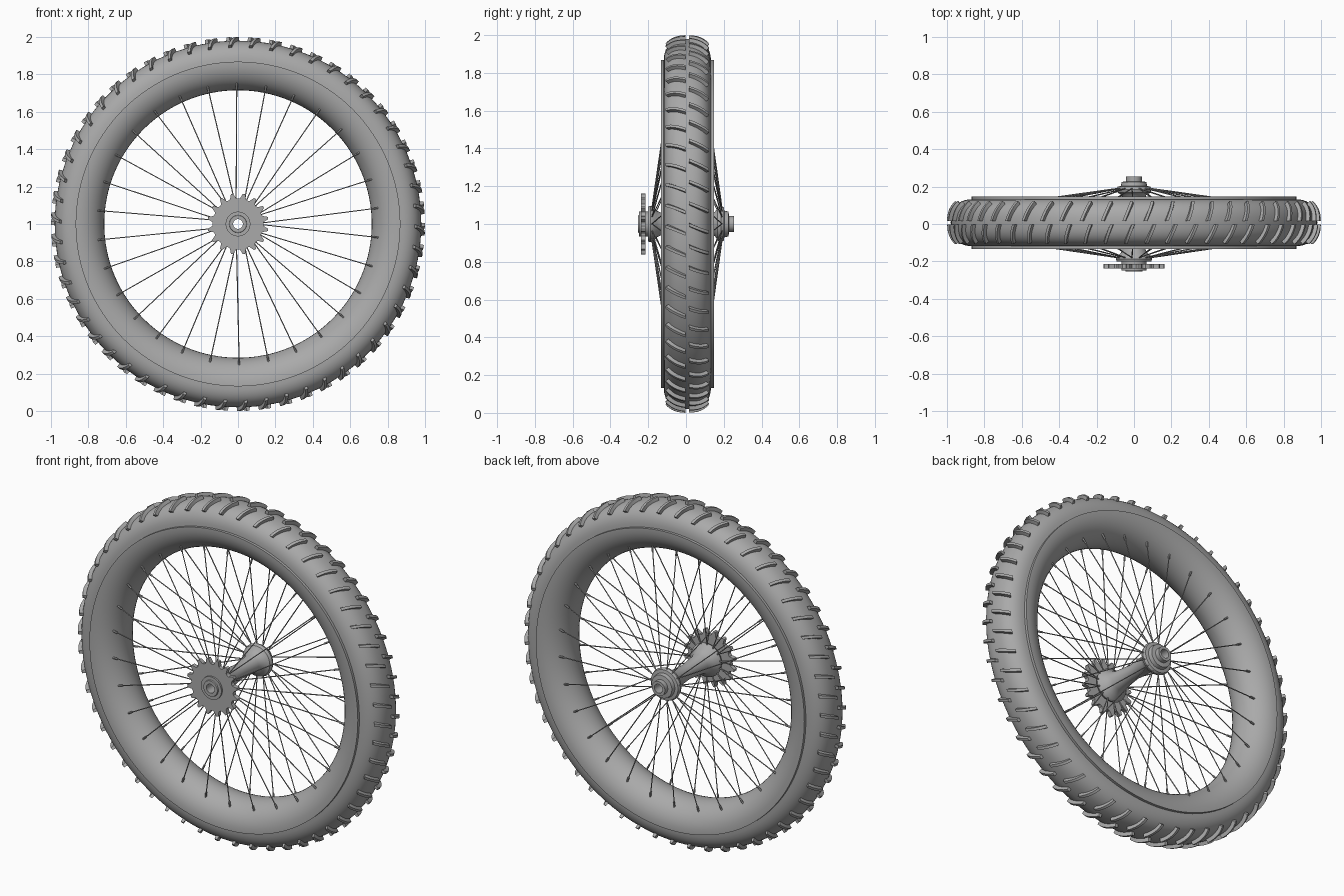
import bpy, bmesh
from math import sin, cos, pi, radians
from mathutils import Vector

cube = bpy.data.objects.get("Cube")
if cube:
    bpy.data.objects.remove(cube)

grey = bpy.data.materials.new("plain grey")
grey.use_nodes = True
colour = (0.4, 0.4, 0.4, 1)
grey.diffuse_color = colour
grey.node_tree.nodes["Principled BSDF"].inputs["Base Color"].default_value = colour

MID = 0.007     # sideways centre of the rim and tyre


def finish(name, bm, angle=35):
    """Turn a bmesh into a shaded object."""
    bmesh.ops.recalc_face_normals(bm, faces=bm.faces)
    mesh = bpy.data.meshes.new(name)
    bm.to_mesh(mesh)
    bm.free()
    mesh.materials.append(grey)
    obj = bpy.data.objects.new(name, mesh)
    bpy.context.collection.objects.link(obj)
    bpy.ops.object.select_all(action='DESELECT')
    obj.select_set(True)
    bpy.context.view_layer.objects.active = obj
    if angle:
        bpy.ops.object.shade_smooth_by_angle(angle=radians(angle))
    return obj


def polar(r, a, y):
    """Point at radius r and angle a around the axle."""
    return Vector((r * cos(a), y, 1 + r * sin(a)))


def bridge(bm, rings, closed):
    """Skin consecutive rings of vertices."""
    n = len(rings)
    for i in range(n if closed else n - 1):
        a, b = rings[i], rings[(i + 1) % n]
        for j in range(len(a)):
            k = (j + 1) % len(a)
            bm.faces.new((a[j], a[k], b[k], b[j]))


def lathe(name, profile, steps):
    """Spin a closed (y, radius) profile around the axle."""
    bm = bmesh.new()
    rings = [[bm.verts.new(polar(r, 2 * pi * i / steps, y)) for y, r in profile]
             for i in range(steps)]
    bridge(bm, rings, True)
    return finish(name, bm)


def tyre_point(t, lift=0.0):
    """Point (y, radius) on the tyre section; t runs from one side to the other."""
    c, s = cos(t), sin(t)
    side = 1 if c >= 0 else -1
    y = side * abs(c) ** 0.8 * 0.125
    r = 0.865 + 0.115 * max(s, 0) ** 0.9
    return MID + y + lift * c, r + lift * s


def rod(bm, start, end, radius, sides=6):
    """Add a thin capped cylinder between two points."""
    axis = end - start
    rot = axis.to_track_quat('Z', 'Y')
    rings = []
    for p in (start, end):
        rings.append([bm.verts.new(p + rot @ Vector((radius * cos(2 * pi * k / sides),
                      radius * sin(2 * pi * k / sides), 0))) for k in range(sides)])
    bridge(bm, rings, False)
    for ring in rings:
        bm.faces.new(ring)


# Tyre
section = [tyre_point(pi * i / 20) for i in range(21)]
lathe("tyre", section + [(MID, 0.84)], 128)

# Rim with a rounded inner face and a stepped lip
rim = [(MID + 0.14 * cos(pi * i / 20), 0.862 - 0.147 * sin(pi * i / 20)) for i in range(21)]
lathe("rim", rim + [(MID - 0.14, 0.868), (MID + 0.14, 0.868)], 128)

# Slanted tread lugs, two staggered rows
LUGS = 54
bm = bmesh.new()
for row in (0, 1):
    for n in range(LUGS):
        base = 2 * pi * (n + 0.5 * row) / LUGS
        rings = []
        for k in range(7):
            t = radians(41 + 47 * k / 6)
            if row:
                t = pi - t
            centre = base - 0.45 * (tyre_point(t)[0] - MID)
            low, high = tyre_point(t, -0.01), tyre_point(t, 0.02)
            ring = [polar(p[1], centre + w, p[0])
                    for p, w in ((low, -0.011), (high, -0.008), (high, 0.008), (low, 0.011))]
            rings.append([bm.verts.new(v) for v in ring])
        bridge(bm, rings, False)
        bm.faces.new(rings[0])
        bm.faces.new(rings[-1])
finish("tread_lugs", bm, 30)

# Spokes and nipples on both sides
SPOKES = 30
spokes, nipples = bmesh.new(), bmesh.new()
for side in (-1, 1):
    for n in range(SPOKES):
        a = radians(6.5) + 2 * pi * n / SPOKES
        lean = radians(8) * (1 if n % 2 else -1)
        root = polar(0.07, a + lean, 0.005 + side * 0.188)
        tip = polar(0.755, a, MID + side * 0.09)
        rod(spokes, root, tip, 0.003)
        rod(nipples, root.lerp(tip, 0.95), tip, 0.0055)
finish("spokes", spokes, 50)
finish("spoke_nipples", nipples, 50)

# Hollow hub: front collar, flanges, tapered barrel, back cap
hub = [(-0.255, 0.026), (-0.255, 0.045), (-0.248, 0.047), (-0.248, 0.066), (-0.2, 0.066),
       (-0.2, 0.092), (-0.188, 0.097), (-0.172, 0.092), (-0.155, 0.07), (-0.12, 0.055),
       (0, 0.042), (0.12, 0.05), (0.155, 0.066), (0.168, 0.088), (0.185, 0.094),
       (0.2, 0.088), (0.203, 0.07), (0.225, 0.066), (0.228, 0.042), (0.255, 0.042),
       (0.255, 0.026)]
lathe("hub", hub, 48)

# Sprocket with tapered teeth around a centre hole
TEETH = 16
bm = bmesh.new()
outline = []
for n in range(TEETH):
    for shift, r in ((0, 0.135), (0.2, 0.138), (0.4, 0.164), (0.6, 0.164), (0.8, 0.138)):
        outline.append((2 * pi * (n + shift) / TEETH, r))
rings = [[bm.verts.new(polar(rad, a, y)) for y, rad in
          ((-0.238, 0.05), (-0.238, r), (-0.214, r), (-0.214, 0.05))] for a, r in outline]
bridge(bm, rings, True)
finish("sprocket", bm, 20)
